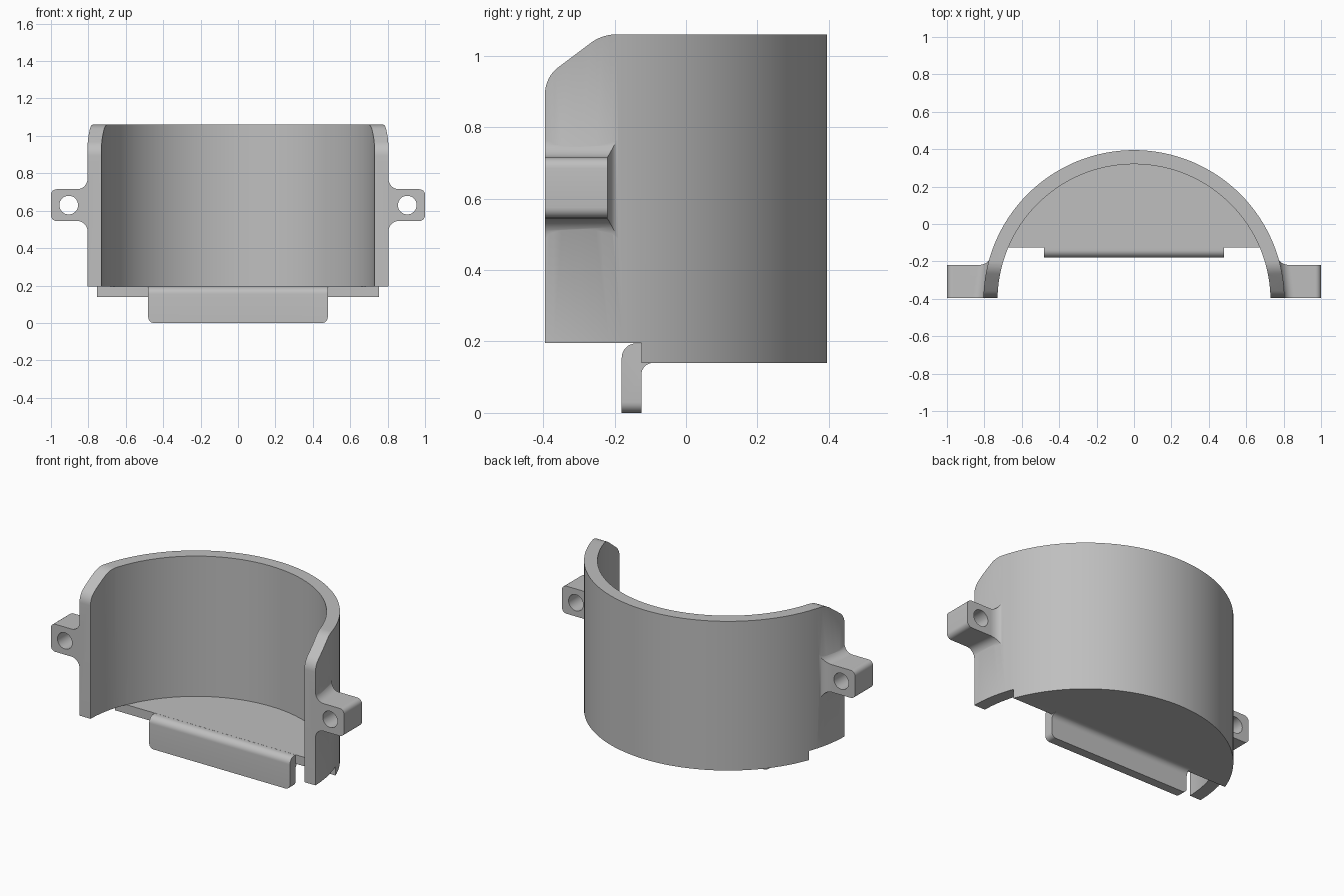
import bpy, bmesh, math
from mathutils import Vector

if "Cube" in bpy.data.objects:
    bpy.data.objects.remove(bpy.data.objects["Cube"], do_unlink=True)

CY, R_OUT, R_IN = -0.41, 0.805, 0.73     # shell axis and radii
FRONT, FLOOR_FRONT, FLOOR_TOP = -0.395, -0.125, 0.195

grey = bpy.data.materials.new("plain grey")
grey.use_nodes = True
colour = (0.52, 0.52, 0.52, 1)
grey.diffuse_color = colour
grey.node_tree.nodes["Principled BSDF"].inputs["Base Color"].default_value = colour


def finish(name, bm):
    bmesh.ops.recalc_face_normals(bm, faces=bm.faces)
    mesh = bpy.data.meshes.new(name)
    bm.to_mesh(mesh)
    bm.free()
    mesh.materials.append(grey)
    ob = bpy.data.objects.new(name, mesh)
    bpy.context.collection.objects.link(ob)
    return ob


def rounded(corners, steps=8):
    """Polygon from (a, b, setback); a setback turns the corner into an arc."""
    out = []
    for i, (a, b, s) in enumerate(corners):
        p = Vector((a, b))
        if not s:
            out.append(p)
            continue
        u = (Vector(corners[i - 1][:2]) - p).normalized()
        v = (Vector(corners[(i + 1) % len(corners)][:2]) - p).normalized()
        w = math.sin(u.angle(v) / 2)
        for k in range(steps + 1):
            t = k / steps
            c0, c1, c2 = (1 - t) ** 2, 2 * w * t * (1 - t), t * t
            out.append((c0 * (p + u * s) + c1 * p + c2 * (p + v * s)) / (c0 + c1 + c2))
    return out


def side_prism(corners, half):
    """Extrude a (y, z) outline across x."""
    bm = bmesh.new()
    face = bm.faces.new([bm.verts.new((-half, p.x, p.y)) for p in rounded(corners)])
    new = bmesh.ops.extrude_face_region(bm, geom=[face])["geom"]
    bmesh.ops.translate(bm, vec=(2 * half, 0, 0),
                        verts=[g for g in new if isinstance(g, bmesh.types.BMVert)])
    return bm


def cylinder(name, r, z0, z1, segments=128):
    bm = bmesh.new()
    bmesh.ops.create_cone(bm, cap_ends=True, segments=segments,
                          radius1=r, radius2=r, depth=z1 - z0)
    bmesh.ops.translate(bm, vec=(0, CY, (z0 + z1) / 2), verts=bm.verts)
    return finish(name, bm)


def combine(target, other, operation):
    """Apply a boolean and drop the helper."""
    mod = target.modifiers.new(operation.lower(), "BOOLEAN")
    mod.operation, mod.solver, mod.object = operation, "EXACT", other
    bpy.context.view_layer.objects.active = target
    bpy.ops.object.modifier_apply(modifier=mod.name)
    bpy.data.objects.remove(other, do_unlink=True)


# Half-round shell with floor: hollow the cylinder, then trim to the side outline
shell = cylinder("half_round_holder", R_OUT, 0.1, 1.15)
combine(shell, cylinder("hollow", R_IN, FLOOR_TOP, 1.3), "DIFFERENCE")
outline = [(FRONT, 0.196, 0), (FLOOR_FRONT, 0.196, 0), (FLOOR_FRONT, 0.14, 0),
           (0.6, 0.14, 0), (0.6, 1.06, 0), (-0.235, 1.06, 0.04), (FRONT, 0.94, 0.047)]
combine(shell, finish("side_outline", side_prism(outline, 1.2)), "INTERSECT")

# Hanging front lip with a filleted root and rounded lower corners
lip = side_prism([(-0.18, 0, 0), (-0.18, 0.1945, 0.04), (-0.09, 0.1945, 0),
                  (-0.09, 0.14, 0), (FLOOR_FRONT, 0.14, 0.033), (FLOOR_FRONT, 0, 0)], 0.48)
low = [e for e in lip.edges
       if all(v.co.z < 0.001 for v in e.verts) and abs(e.verts[0].co.x - e.verts[1].co.x) < 0.001]
bmesh.ops.bevel(lip, geom=low, offset=0.03, segments=6, profile=0.5, affect="EDGES")
combine(shell, finish("front_lip", lip), "UNION")


def wall_x(y):
    return math.sqrt(R_OUT ** 2 - (y - CY) ** 2)


def screw_ear(side):
    """Ear that flares into the wall, with a rounded tip and a screw hole."""
    fillet, tip, half, back, zc = 0.055, 0.03, 0.085, -0.22, 0.63
    rings = []
    for k in range(-1, 9):
        a = max(k, 0) / 8 * math.pi / 2
        d = fillet * (1 - math.cos(a)) if k >= 0 else -0.02
        m = fillet * (1 - math.sin(a))
        yb = back + m * 0.55
        rings.append((wall_x(FRONT) + d, wall_x(yb) + d, yb, half + m))
    for k in range(7):
        a = k / 6 * math.pi / 2
        x = 1 - tip + tip * math.sin(a)
        rings.append((x, x, back, half - tip + tip * math.cos(a)))
    bm = bmesh.new()
    loops = [[bm.verts.new((side * x, y, z)) for x, y, z in
              ((xf, FRONT, zc - h), (xb, yb, zc - h), (xb, yb, zc + h), (xf, FRONT, zc + h))]
             for xf, xb, yb, h in rings]
    for lo, hi in zip(loops, loops[1:]):
        for i in range(4):
            j = (i + 1) % 4
            bm.faces.new((lo[i], lo[j], hi[j], hi[i]))
    bm.faces.new(loops[0])
    bm.faces.new(loops[-1])
    ear = finish("screw_ear", bm)

    hole = cylinder("screw_hole", 0.05, 0, 1, 32)
    hole.data.transform(hole.matrix_world.Translation((0, -CY, -0.5)))
    hole.rotation_euler.x = math.pi / 2
    hole.location = (side * 0.905, -0.3, zc)
    bpy.context.view_layer.update()
    combine(ear, hole, "DIFFERENCE")
    return ear


for side in (-1, 1):
    combine(shell, screw_ear(side), "UNION")

# Smooth curved walls, crisp edges
bpy.ops.object.select_all(action="DESELECT")
shell.select_set(True)
bpy.context.view_layer.objects.active = shell
bpy.ops.object.shade_smooth_by_angle(angle=math.radians(30))
